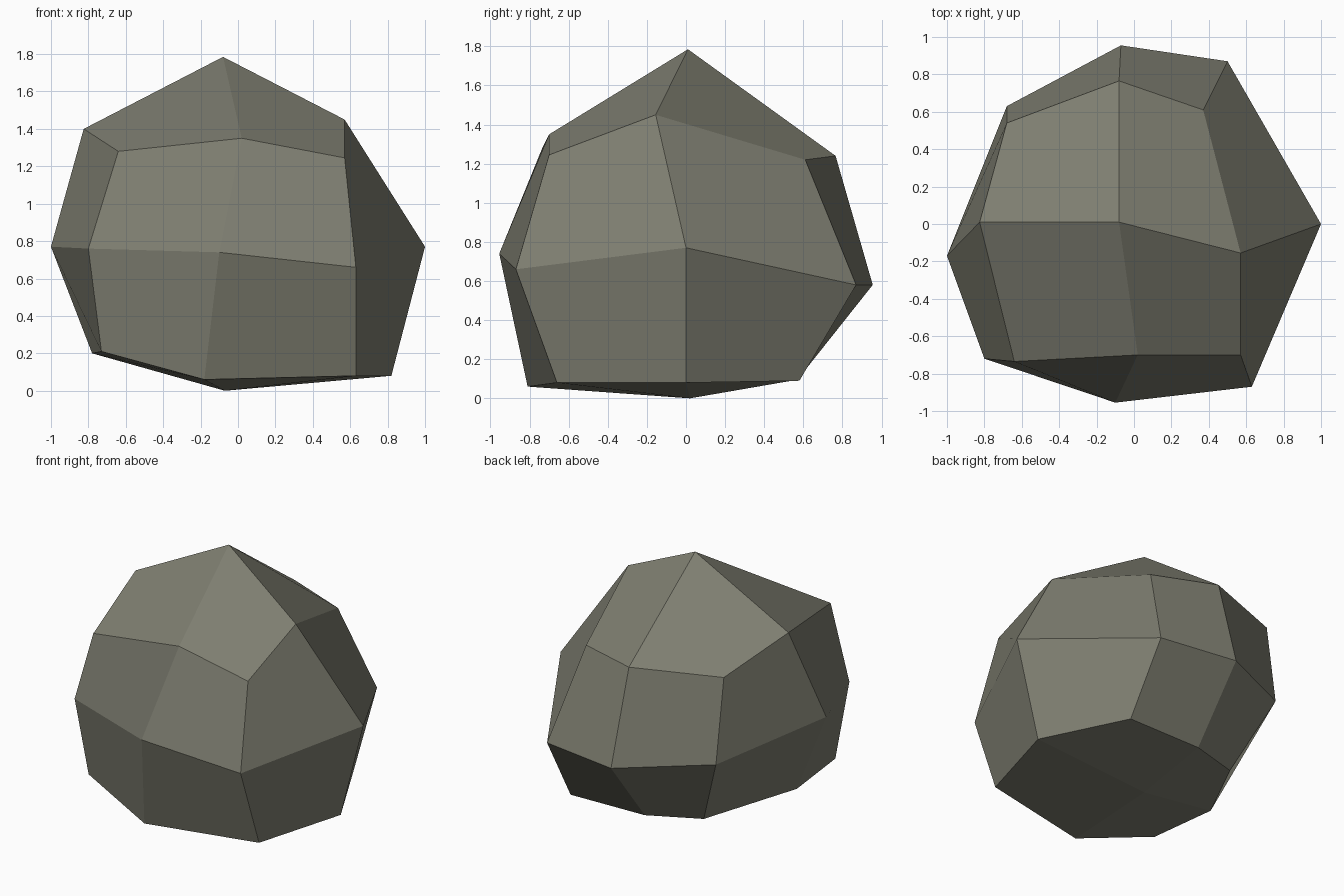
import bpy, bmesh

if "Cube" in bpy.data.objects:
    bpy.data.objects.remove(bpy.data.objects["Cube"])

# Chiselled boulder: a once-subdivided cube whose grid points are pushed to irregular spots.
# Each layer lists rows front-to-back, each row left-to-right.
LAYERS = {
    -1: [[(-.73, -.66, .21), (-.18, -.81, .06), (.63, -.66, .08)],
         [(-.78, -.15, .20), (-.07, .02, 0), (.82, 0, .08)],
         [(-.45, .44, .12), (-.07, .57, .095), (.515, .58, .09)]],
    0: [[(-.80, -.72, .76), (-.10, -.955, .74), (.63, -.87, .66)],
        [(-1, -.17, .77), None, (1, 0, .77)],
        [(-.68, .63, .645), (-.07, .955, .58), (.50, .87, .58)]],
    1: [[(-.64, -.735, 1.28), (.02, -.70, 1.35), (.57, -.70, 1.245)],
        [(-.825, .01, 1.40), (-.08, .01, 1.785), (.57, -.155, 1.45)],
        [(-.68, .54, 1.24), (-.08, .765, 1.24), (.37, .61, 1.22)]],
}

bm = bmesh.new()
bmesh.ops.create_cube(bm, size=2)
bmesh.ops.subdivide_edges(bm, edges=bm.edges[:], cuts=1, use_grid_fill=True)
for v in bm.verts:
    i, j, k = (round(c) for c in v.co)
    v.co = LAYERS[k][j + 1][i + 1]
bmesh.ops.recalc_face_normals(bm, faces=bm.faces[:])

mesh = bpy.data.meshes.new("boulder")
bm.to_mesh(mesh)
bm.free()

# Single olive-grey stone colour, flat shaded
stone = bpy.data.materials.new("olive grey stone")
stone.diffuse_color = (0.21, 0.21, 0.165, 1)
stone.use_nodes = True
stone.node_tree.nodes["Principled BSDF"].inputs["Base Color"].default_value = stone.diffuse_color
mesh.materials.append(stone)
boulder = bpy.data.objects.new("boulder", mesh)
bpy.context.collection.objects.link(boulder)
